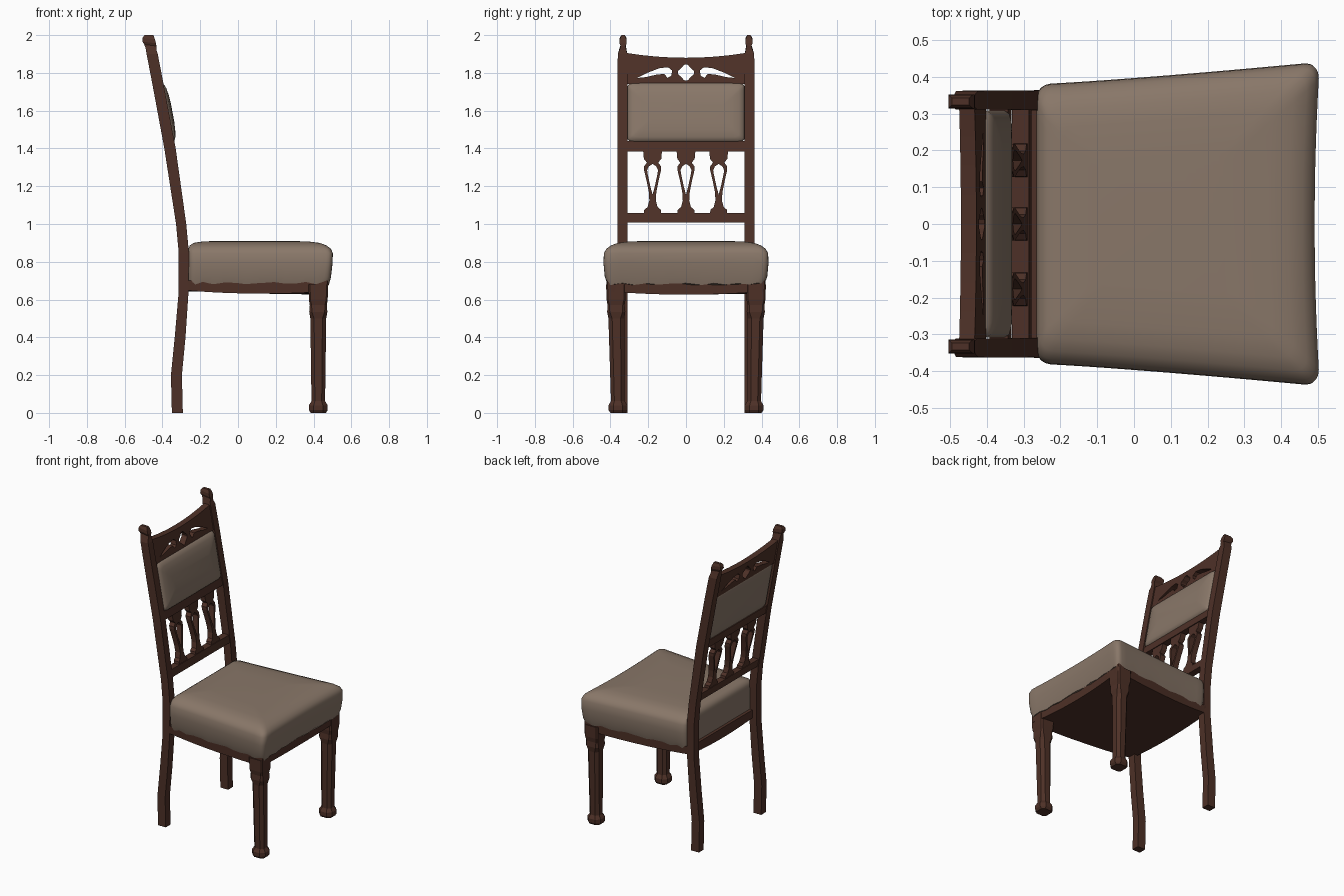
import bpy, bmesh, math

if "Cube" in bpy.data.objects:
    bpy.data.objects.remove(bpy.data.objects["Cube"])


def material(name, rgb):
    m = bpy.data.materials.new(name)
    m.diffuse_color = (*rgb, 1)
    m.use_nodes = True
    m.node_tree.nodes["Principled BSDF"].inputs["Base Color"].default_value = m.diffuse_color
    return m


WOOD = material("dark wood", (0.075, 0.030, 0.020))
FABRIC = material("taupe fabric", (0.25, 0.185, 0.14))


def finish(bm, name, mat, smooth=None):
    bmesh.ops.recalc_face_normals(bm, faces=bm.faces)
    me = bpy.data.meshes.new(name)
    bm.to_mesh(me)
    bm.free()
    me.materials.append(mat)
    ob = bpy.data.objects.new(name, me)
    bpy.context.collection.objects.link(ob)
    if smooth:
        bpy.ops.object.select_all(action='DESELECT')
        ob.select_set(True)
        bpy.context.view_layer.objects.active = ob
        bpy.ops.object.shade_smooth_by_angle(angle=math.radians(smooth))
    return ob


def loft(name, rings, mat, smooth=None):
    """Skin a stack of equal-length rings and cap both ends."""
    bm = bmesh.new()
    vs = [[bm.verts.new(p) for p in r] for r in rings]
    n = len(vs[0])
    for a, b in zip(vs, vs[1:]):
        for i in range(n):
            j = (i + 1) % n
            bm.faces.new((a[i], a[j], b[j], b[i]))
    bm.faces.new(vs[0])
    bm.faces.new(vs[-1])
    return finish(bm, name, mat, smooth)


def back_x(z):
    """Centre line of the leaning back."""
    if z < 1.4:
        return -0.30 - 0.06 * (z - 1.0) / 0.4
    return -0.36 - 0.11 * (z - 1.4) / 0.59


def back_plate(name, outline, holes, thick):
    """Flat (y, z) outline with holes, extruded in the leaning back plane."""
    bm = bmesh.new()
    edges = []
    for loop in [outline] + holes:
        vs = [bm.verts.new((back_x(z) - thick / 2, y, z)) for y, z in loop]
        edges += [bm.edges.new((vs[i - 1], vs[i])) for i in range(len(vs))]
    bmesh.ops.triangle_fill(bm, use_beauty=True, edges=edges, normal=(1, 0, 0))
    ext = bmesh.ops.extrude_face_region(bm, geom=bm.faces[:], use_keep_orig=True)
    moved = [g for g in ext["geom"] if isinstance(g, bmesh.types.BMVert)]
    bmesh.ops.translate(bm, verts=moved, vec=(thick, 0, 0))
    return finish(bm, name, WOOD)


def rounded_square(r):
    """Perimeter of the unit square with rounded corners, dense near corners."""
    t = [-1, -.97, -.94, -.9, -.8, -.65, -.5, -.35, -.2, 0,
         .2, .35, .5, .65, .8, .9, .94, .97]
    pts = [(s, -1) for s in t] + [(1, s) for s in t]
    pts += [(-s, 1) for s in t] + [(-1, -s) for s in t]
    out = []
    for p in pts:
        c = [max(-1 + r, min(1 - r, q)) for q in p]
        d = [p[0] - c[0], p[1] - c[1]]
        k = math.hypot(*d)
        out.append((c[0] + d[0] / k * r, c[1] + d[1] / k * r))
    return out


def seat_ring(back, front, inset, z, r=0.1):
    """Plan of the seat: wider at the front, front edge slightly hollow."""
    pts = []
    for u, v in rounded_square(r):
        x = back + (front - back) * (u + 1) / 2
        f = max(0, (x + 0.265) / 0.765)
        w = 0.38 + 0.06 * f ** 1.2 - inset
        x -= 0.014 * (1 - v * v) * max(0, u)
        pts.append((x, v * w, z(u, v) if callable(z) else z))
    return pts


# Seat cushion, with a gently scalloped lower edge
def scallop(u, v):
    return 0.682 + 0.006 * math.sin(26 * u + 22 * v)


loft("seat_cushion", [
    seat_ring(-0.265, 0.485, 0.018, scallop),
    seat_ring(-0.265, 0.495, 0.006, 0.72),
    seat_ring(-0.265, 0.503, 0.000, 0.79),
    seat_ring(-0.265, 0.505, 0.002, 0.845),
    seat_ring(-0.263, 0.495, 0.014, 0.868),
    seat_ring(-0.255, 0.472, 0.036, 0.886),
    seat_ring(-0.235, 0.435, 0.070, 0.900),
    seat_ring(-0.190, 0.380, 0.120, 0.907),
    seat_ring(-0.100, 0.260, 0.220, 0.911)], FABRIC, 50)


# Seat frame, its lower edges bowed down in the middle
def bowed(u, v):
    return 0.650 - 0.018 * (1 - min(u * u, v * v)) - 0.006 * max(0, u)


loft("seat_frame", [seat_ring(-0.285, 0.478, 0.018, bowed, 0.04),
                    seat_ring(-0.285, 0.480, 0.016, 0.70, 0.04)], WOOD, 30)


# Front legs: chamfered square sections (z, half width, chamfer)
def octagon(cx, cy, z, h, c):
    k = h - c
    return [(cx + a, cy + b, z) for a, b in
            ((h, -k), (h, k), (k, h), (-k, h), (-h, k), (-h, -k), (-k, -h), (k, -h))]


LEG = [(0, .040, .016), (.015, .050, .026), (.04, .050, .026), (.062, .036, .018),
       (.50, .042, .020), (.535, .048, .014), (.57, .045, .010), (.60, .050, .008),
       (.68, .051, .008)]
for side, label in ((-1, "right"), (1, "left")):
    loft("front_leg_" + label,
         [octagon(0.425, side * (0.360 + 0.012 * z / 0.68), z, h, c) for z, h, c in LEG],
         WOOD)

# Back posts, running from the rear feet up to the finials:
# (z, rear x, front x, centre y, half width)
POST = [(0, -.350, -.292, .336, .026), (.20, -.355, -.297, .336, .026),
        (.40, -.335, -.278, .336, .026), (.64, -.314, -.262, .336, .027),
        (.85, -.314, -.260, .336, .027), (1.0, -.328, -.274, .336, .026),
        (1.4, -.390, -.330, .337, .026), (1.75, -.455, -.396, .337, .026),
        (1.90, -.484, -.425, .336, .025), (1.93, -.489, -.432, .334, .018),
        (1.95, -.496, -.432, .333, .013), (1.965, -.505, -.434, .333, .019),
        (1.985, -.505, -.440, .333, .018), (2.0, -.495, -.448, .333, .009)]
for side, label in ((-1, "right"), (1, "left")):
    rings = []
    for z, x0, x1, y, h in POST:
        tilt = 0.008 if z > 1.9 and z < 2 else 0
        rings.append([(x0, side * (y - h), z), (x1, side * (y - h), z - tilt),
                      (x1, side * (y + h), z - tilt), (x0, side * (y + h), z)])
    loft("back_post_" + label, rings, WOOD)

# Horizontal back rails
for name, z0, z1, t in (("lower_back_rail", 1.008, 1.058, .046),
                        ("middle_back_rail", 1.385, 1.440, .050)):
    back_plate(name, [(-.318, z0), (.318, z0), (.318, z1), (-.318, z1)], [], t)

# Pierced vase-shaped splats: half outline (half width, z)
VASE = [(.046, 1.05), (.044, 1.075), (.026, 1.09), (.017, 1.125), (.020, 1.17),
        (.032, 1.23), (.045, 1.285), (.045, 1.305), (.030, 1.325), (.046, 1.345),
        (.050, 1.39)]
HOLE = [(0, 1.155), (.012, 1.20), (.026, 1.265), (.029, 1.285), (.020, 1.305), (0, 1.318)]
for i, cy in enumerate((-.177, 0, .173)):
    outline = [(cy + w, z) for w, z in VASE] + [(cy - w, z) for w, z in reversed(VASE)]
    hole = [(cy + w, z) for w, z in HOLE] + [(cy - w, z) for w, z in HOLE[-2:0:-1]]
    back_plate("back_splat_%d" % (i + 1), outline, [hole], .038)

# Crest rail with hollow top, lobed centre opening and two leaf openings
LEAF = [(.260, 1.773), (.20, 1.802), (.14, 1.825), (.095, 1.830), (.073, 1.812),
        (.078, 1.785), (.098, 1.773), (.115, 1.795), (.16, 1.790), (.21, 1.778)]
crest = [(-.318, 1.742), (.318, 1.742)]
crest += [(.318 * s, 1.880 + .026 * s * s) for s in (1, .75, .5, .25, 0, -.25, -.5, -.75, -1)]
rose = []
for k in range(24):
    a = k * math.tau / 24
    r = .039 + .005 * math.cos(4 * a)
    rose.append((r * math.cos(a), 1.802 + r * math.sin(a)))
back_plate("crest_rail", crest, [rose, LEAF, [(-y, z) for y, z in LEAF]], .042)


# Padded back panel, bulging forward
def pad_ring(offset, inset):
    pts = []
    for u, v in rounded_square(.12):
        z = 1.590 + v * (.157 - inset)
        pts.append((back_x(z) + offset, u * (.309 - inset), z))
    return pts


loft("back_pad", [pad_ring(-.026, .05), pad_ring(-.022, .012), pad_ring(-.014, 0),
                  pad_ring(.018, 0), pad_ring(.031, .008), pad_ring(.040, .028),
                  pad_ring(.046, .065), pad_ring(.049, .11)], FABRIC, 50)
